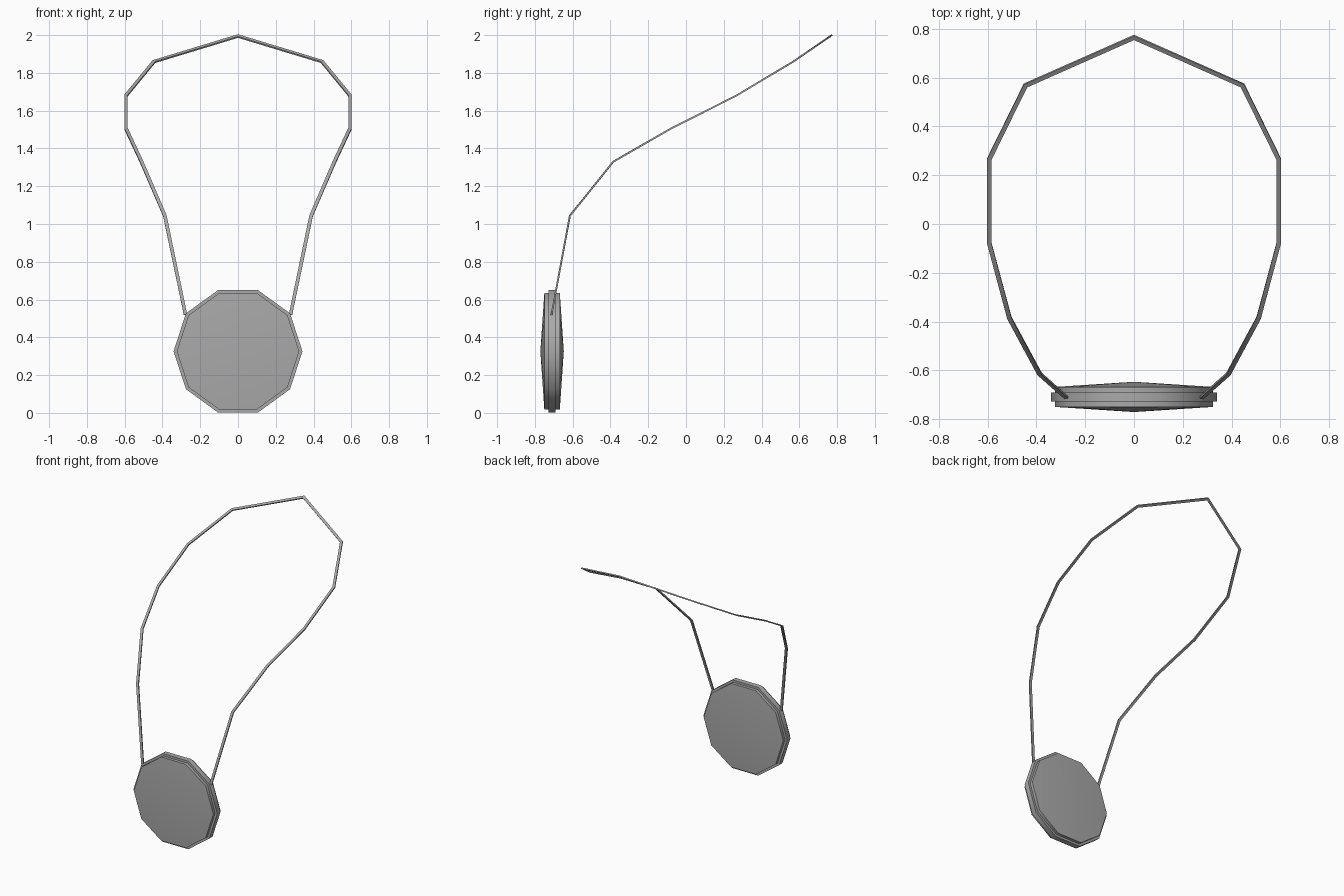
import bpy, bmesh, math
from mathutils import Vector

cube = bpy.data.objects.get("Cube")
if cube:
    bpy.data.objects.remove(cube, do_unlink=True)

metal = bpy.data.materials.new("grey metal")
metal.use_nodes = True
grey = (0.4, 0.4, 0.4, 1)
metal.diffuse_color = grey
metal.node_tree.nodes["Principled BSDF"].inputs["Base Color"].default_value = grey


def finish(name, bm):
    """Turn a bmesh into a shaded object."""
    bmesh.ops.recalc_face_normals(bm, faces=bm.faces)
    mesh = bpy.data.meshes.new(name)
    bm.to_mesh(mesh)
    bm.free()
    mesh.materials.append(metal)
    obj = bpy.data.objects.new(name, mesh)
    bpy.context.collection.objects.link(obj)
    bpy.ops.object.select_all(action="DESELECT")
    obj.select_set(True)
    bpy.context.view_layer.objects.active = obj
    bpy.ops.object.shade_smooth_by_angle(angle=math.radians(40))
    return obj


# Ten-sided medallion: shallow domes, stepped rim and a raised middle band
SIDES = 10
CENTRE = Vector((0, -0.709, 0.326))
half_profile = [(0, -0.062), (0.324, -0.041), (0.324, -0.019), (0.341, -0.019)]
profile = half_profile + [(r, -y) for r, y in reversed(half_profile)]
bm = bmesh.new()
verts = [bm.verts.new(CENTRE + Vector((r, y, 0))) for r, y in profile]
edges = [bm.edges.new(pair) for pair in zip(verts, verts[1:])]
bmesh.ops.spin(bm, geom=verts + edges, cent=CENTRE, axis=(0, 1, 0),
               angle=math.tau, steps=SIDES)
bmesh.ops.remove_doubles(bm, verts=bm.verts, dist=0.0005)
finish("medallion", bm)

# Neck cord: a thin flat band swept along half the loop, then mirrored
path = [Vector(p) for p in (
    (0, 0.765, 1.995), (0.445, 0.568, 1.86), (0.593, 0.267, 1.68),
    (0.593, -0.08, 1.505), (0.511, -0.385, 1.33), (0.387, -0.615, 1.043),
    (0.278, -0.712, 0.52))]
WIDTH, THICK = 0.018, 0.009
dirs = [(b - a).normalized() for a, b in zip(path, path[1:])]
bm = bmesh.new()
rings = []
for i, point in enumerate(path):
    before, after = dirs[max(i - 1, 0)], dirs[min(i, len(dirs) - 1)]
    normal = Vector((0, -(before + after).z, (before + after).y)).normalized()
    tangent = Vector((1, 0, 0)) if i == 0 else (before + after).normalized()
    side = normal.cross(tangent).normalized() * WIDTH / 2 / tangent.dot(after)
    if i == 0:
        side.x = 0
    up = normal * THICK / 2
    rings.append([bm.verts.new(point + s * side + u * up)
                  for s, u in ((-1, -1), (1, -1), (1, 1), (-1, 1))])
for a, b in zip(rings, rings[1:]):
    for k in range(4):
        n = (k + 1) % 4
        bm.faces.new((a[k], a[n], b[n], b[k]))
bm.faces.new(rings[-1])
cord = finish("neck_cord", bm)
mirror = cord.modifiers.new("mirror", "MIRROR")
mirror.use_axis[0] = True
mirror.use_clip = True
